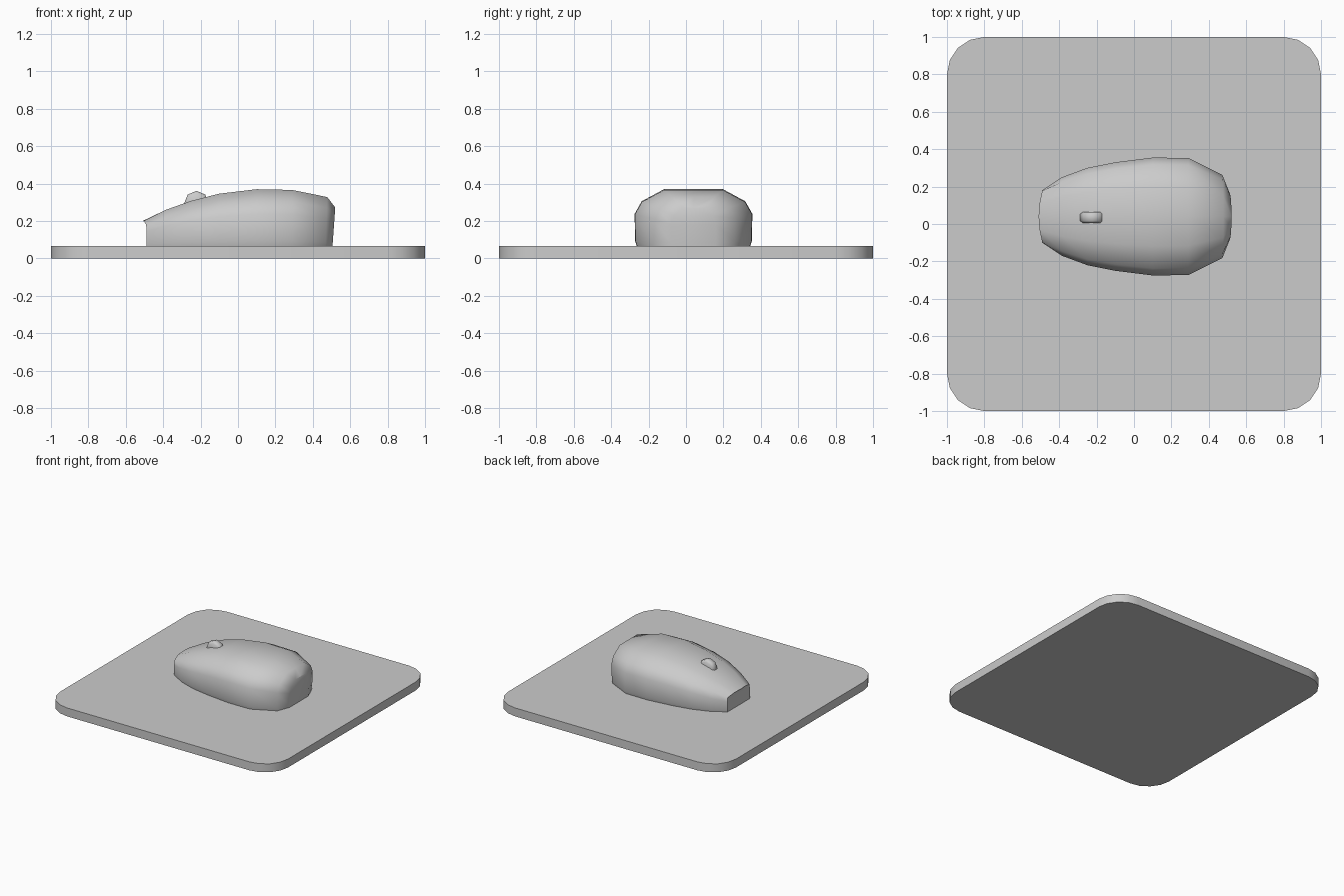
import bpy, bmesh, math

if "Cube" in bpy.data.objects:
    bpy.data.objects.remove(bpy.data.objects["Cube"])

CY = 0.04      # mouse centre line in y
PAD = 0.067    # pad thickness


def finish(name, bm, angle=40):
    bmesh.ops.recalc_face_normals(bm, faces=bm.faces)
    me = bpy.data.meshes.new(name)
    bm.to_mesh(me)
    bm.free()
    ob = bpy.data.objects.new(name, me)
    bpy.context.collection.objects.link(ob)
    bpy.ops.object.select_all(action='DESELECT')
    ob.select_set(True)
    bpy.context.view_layer.objects.active = ob
    bpy.ops.object.shade_smooth_by_angle(angle=math.radians(angle))
    return ob


# Mouse pad: square slab with rounded corners
bm = bmesh.new()
outline = []
for q, (sx, sy) in enumerate([(1, 1), (-1, 1), (-1, -1), (1, -1)]):
    for i in range(5):
        a = math.radians(90 * q + 22.5 * i)
        outline.append(bm.verts.new((0.8 * sx + 0.2 * math.cos(a),
                                     0.8 * sy + 0.2 * math.sin(a), 0)))
base = bm.faces.new(outline)
top = bmesh.ops.extrude_face_region(bm, geom=[base], use_keep_orig=True)
bmesh.ops.translate(bm, vec=(0, 0, PAD),
                    verts=[v for v in top['geom'] if isinstance(v, bmesh.types.BMVert)])
finish("mouse_pad", bm)

# Mouse body: cross-sections lofted from the nose to the palm end
# station: x, half width, top height, x shift at the sides, x shift at the base
stations = [(-0.51, 0.14, 0.20, 0.02, 0.0), (-0.385, 0.21, 0.26, 0, 0),
            (-0.25, 0.26, 0.308, 0, 0), (-0.10, 0.29, 0.346, 0, 0),
            (0.10, 0.315, 0.37, 0, 0), (0.29, 0.313, 0.366, 0, 0),
            (0.477, 0.222, 0.328, 0, -0.01), (0.52, 0.12, 0.272, 0, -0.015)]
# half section: fraction of width, fraction of height
half = [(0.96, 0.0), (0.99, 0.1), (1.0, 0.57), (0.88, 0.79), (0.5, 1.0)]
section = half + [(0, 1.0)] + [(-y, z) for y, z in reversed(half)]
nose = [(0.98, 0), (1, 0.1), (1, 0.6), (0.98, 0.86), (0.5, 1)]
nose = nose + [(0, 1.0)] + [(-y, z) for y, z in reversed(nose)]
bm = bmesh.new()
z0 = PAD - 0.005
rings = []
for k, (x, w, h, side, low) in enumerate(stations):
    rings.append([bm.verts.new((x + side * y * y + low * (1 - z), CY + w * y,
                                z0 + (h - z0) * z))
                  for y, z in (nose if k == 0 else section)])
n = len(section)
for a, b in zip(rings, rings[1:]):
    for i in range(n):
        j = (i + 1) % n
        bm.faces.new((a[i], a[j], b[j], b[i]))
# end caps as strips across the body
for r in (rings[0], rings[-1]):
    for i in range(n // 2 - 1):
        bm.faces.new((r[i], r[i + 1], r[n - 2 - i], r[n - 1 - i]))
    m = n // 2
    bm.faces.new((r[m - 1], r[m], r[m + 1]))
finish("mouse_body", bm, 45)

# Scroll wheel: small disc with softened rims
bm = bmesh.new()
bmesh.ops.create_cone(bm, cap_ends=True, segments=8, radius1=0.066, radius2=0.066, depth=0.06)
rims = [e for e in bm.edges if abs(e.verts[0].co.z - e.verts[1].co.z) < 1e-4]
bmesh.ops.bevel(bm, geom=rims, offset=0.012, segments=1, affect='EDGES')
wheel = finish("scroll_wheel", bm, 50)
wheel.rotation_euler = (math.pi / 2, 0, 0)
wheel.location = (-0.222, 0.035, 0.295)
